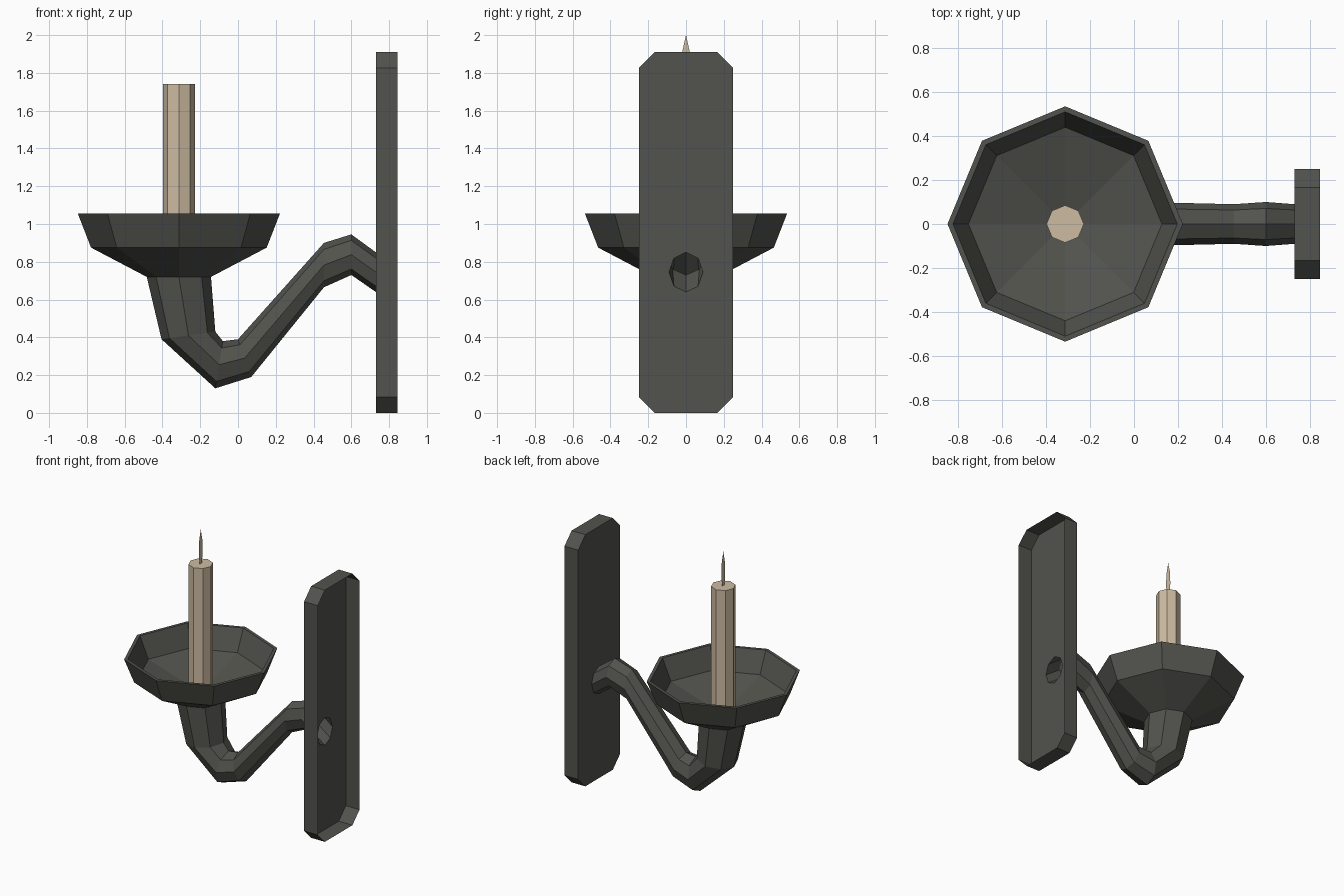
import bpy, bmesh
from math import cos, sin, pi

if "Cube" in bpy.data.objects:
    bpy.data.objects.remove(bpy.data.objects["Cube"])

SIDES = 8
CX = -0.313  # shared axis of bowl, candle and flame


def material(name, rgb):
    mat = bpy.data.materials.new(name)
    mat.use_nodes = True
    colour = (*rgb, 1)
    mat.diffuse_color = colour
    bsdf = mat.node_tree.nodes["Principled BSDF"]
    bsdf.inputs["Base Color"].default_value = colour
    bsdf.inputs["Roughness"].default_value = 0.8
    return mat


def finish(name, bm, mat):
    mesh = bpy.data.meshes.new(name)
    bm.to_mesh(mesh)
    bm.free()
    mesh.materials.append(mat)
    obj = bpy.data.objects.new(name, mesh)
    bpy.context.collection.objects.link(obj)
    return obj


def add_ring(bm, points):
    return [bm.verts.new(p) for p in points]


def bridge(bm, a, b):
    n = len(a)
    for i in range(n):
        j = (i + 1) % n
        bm.faces.new((a[i], a[j], b[j], b[i]))


def circle(radius, z):
    return [(CX + radius * cos(2 * pi * i / SIDES),
             radius * sin(2 * pi * i / SIDES), z) for i in range(SIDES)]


def arm_ring(outer, inner, half_width):
    """Octagon spanned by two points in the xz plane and a half width in y."""
    mx, mz = (outer[0] + inner[0]) / 2, (outer[1] + inner[1]) / 2
    ux, uz = outer[0] - mx, outer[1] - mz
    ring = []
    for i in range(SIDES):
        c, s = cos(2 * pi * i / SIDES), sin(2 * pi * i / SIDES)
        ring.append((mx + ux * c, half_width * s, mz + uz * c))
    return ring


metal = material("dark iron", (0.085, 0.085, 0.075))
wax = material("cream wax", (0.61, 0.50, 0.36))

# Curved arm: open tube from the bowl down and up to the wall plate
arm_sections = [
    ((-0.483, 0.72), (-0.143, 0.72), 0.17),
    ((-0.405, 0.39), (-0.12, 0.43), 0.145),
    ((-0.12, 0.13), (-0.08, 0.38), 0.12),
    ((0.07, 0.19), (0.0, 0.39), 0.10),
    ((0.455, 0.665), (0.455, 0.90), 0.09),
    ((0.60, 0.73), (0.60, 0.945), 0.10),
    ((0.73, 0.64), (0.73, 0.85), 0.09),
]
bm = bmesh.new()
rings = [add_ring(bm, arm_ring(*s)) for s in arm_sections]
for a, b in zip(rings, rings[1:]):
    bridge(bm, a, b)
bmesh.ops.recalc_face_normals(bm, faces=bm.faces)
finish("arm", bm, metal)

# Drip bowl: outer wall, rim, inner wall and sloping floor
bm = bmesh.new()
profile = [(0.17, 0.72), (0.465, 0.875), (0.535, 1.055), (0.51, 1.055), (0.44, 0.895)]
rings = [add_ring(bm, circle(r, z)) for r, z in profile]
for a, b in zip(rings, rings[1:]):
    bridge(bm, a, b)
centre = bm.verts.new((CX, 0, 0.76))
floor = rings[-1]
for i in range(SIDES):
    bm.faces.new((floor[i], floor[(i + 1) % SIDES], centre))
finish("drip_bowl", bm, metal)

# Candle
bm = bmesh.new()
bottom, top = add_ring(bm, circle(0.085, 0.75)), add_ring(bm, circle(0.085, 1.74))
bridge(bm, bottom, top)
bm.faces.new(top)
bm.faces.new(bottom[::-1])
finish("candle", bm, wax)

# Flat flame standing across the arm direction
bm = bmesh.new()
flame = [(0.014, 1.74), (0.023, 1.82), (0.02, 1.91), (0, 2.0),
         (-0.02, 1.91), (-0.023, 1.82), (-0.014, 1.74)]
bm.faces.new(add_ring(bm, [(CX, y, z) for y, z in flame]))
finish("flame", bm, wax)

# Wall plate: hollow chamfered shell, open at the wall, pierced for the arm
FRONT, BACK, HALF, CUT, HEIGHT = 0.73, 0.845, 0.25, 0.085, 1.91
right_side = [(HALF - CUT, 0), (HALF, CUT), (HALF, HEIGHT - CUT), (HALF - CUT, HEIGHT)]
outline = right_side + [(-y, z) for y, z in reversed(right_side)]
bm = bmesh.new()
face_ring = add_ring(bm, [(FRONT, y, z) for y, z in outline])
back_ring = add_ring(bm, [(BACK, y, z) for y, z in outline])
hole = add_ring(bm, arm_ring(*arm_sections[-1]))
edges = [bm.edges.new((r[i], r[(i + 1) % len(r)]))
         for r in (face_ring, hole) for i in range(len(r))]
bmesh.ops.triangle_fill(bm, edges=edges, use_beauty=True, normal=(-1, 0, 0))
bmesh.ops.dissolve_limit(bm, angle_limit=0.01, verts=[], edges=[
    e for e in bm.edges if len(e.link_faces) == 2])
bridge(bm, face_ring, back_ring)
bmesh.ops.recalc_face_normals(bm, faces=bm.faces)
if sum(f.normal.x * f.calc_area() for f in bm.faces) > 0:
    bmesh.ops.reverse_faces(bm, faces=bm.faces)
finish("wall_plate", bm, metal)
